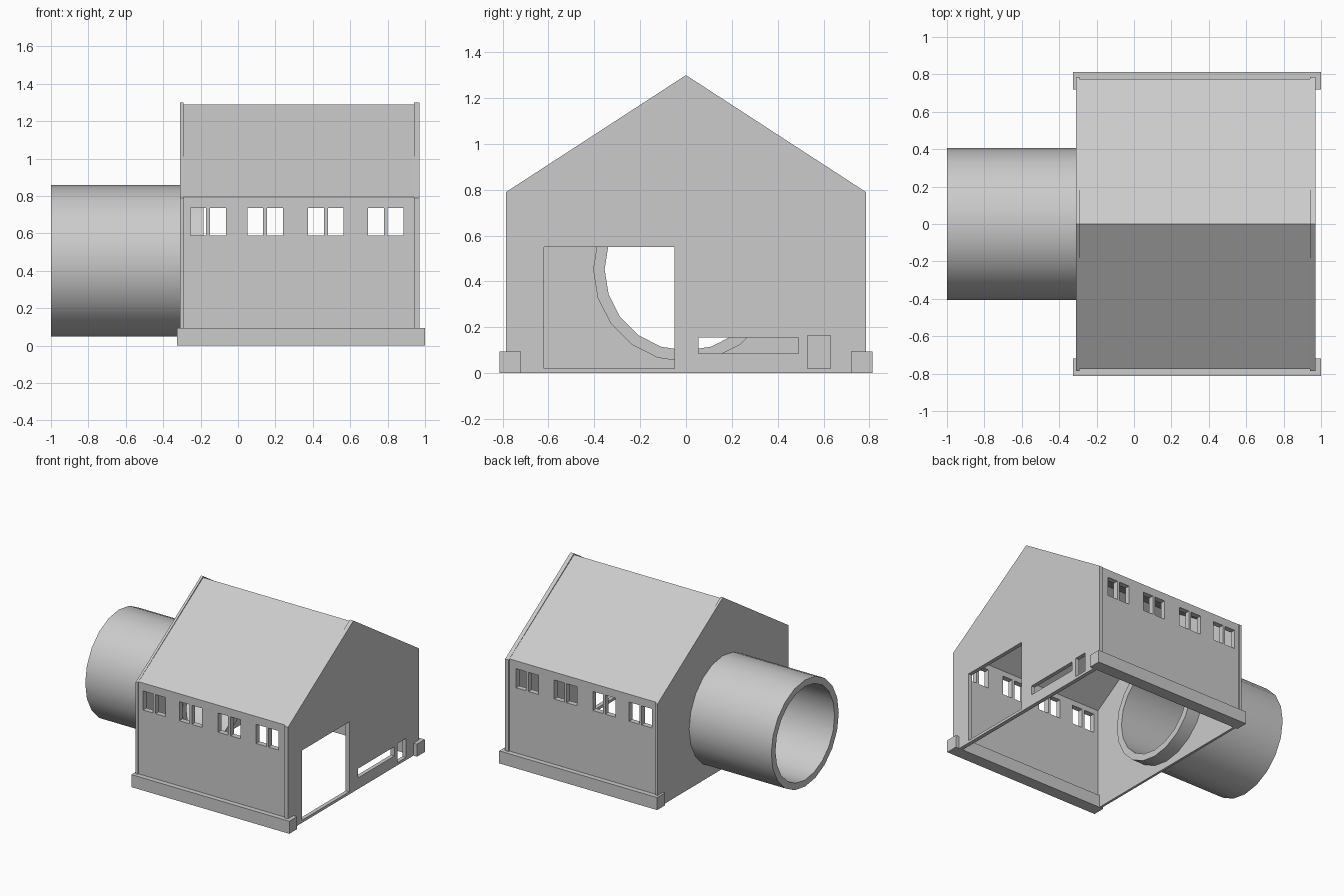
import bpy, bmesh, math
from mathutils import Vector

if "Cube" in bpy.data.objects:
    bpy.data.objects.remove(bpy.data.objects["Cube"])

TUBE_Z = 0.453


def add_mesh(name, bm):
    bmesh.ops.recalc_face_normals(bm, faces=bm.faces[:])
    me = bpy.data.meshes.new(name)
    bm.to_mesh(me)
    bm.free()
    ob = bpy.data.objects.new(name, me)
    bpy.context.collection.objects.link(ob)
    return ob


def add_prism(bm, profile, x0, x1):
    """Extrude a (y, z) outline along x."""
    face = bm.faces.new([bm.verts.new((x0, y, z)) for y, z in profile])
    ext = bmesh.ops.extrude_face_region(bm, geom=[face])["geom"]
    moved = [v for v in ext if isinstance(v, bmesh.types.BMVert)]
    bmesh.ops.translate(bm, verts=moved, vec=Vector((x1 - x0, 0, 0)))


def prism(name, profile, x0, x1):
    bm = bmesh.new()
    add_prism(bm, profile, x0, x1)
    return add_mesh(name, bm)


def rect(y0, y1, z0, z1):
    return [(y0, z0), (y1, z0), (y1, z1), (y0, z1)]


def circle(r, n=20):
    return [(r * math.cos(2 * math.pi * i / n),
             TUBE_Z + r * math.sin(2 * math.pi * i / n)) for i in range(n)]


def cut(ob, boxes):
    """Subtract a set of (profile, x0, x1) prisms from an object."""
    bm = bmesh.new()
    for profile, x0, x1 in boxes:
        add_prism(bm, profile, x0, x1)
    cutter = add_mesh("cutter", bm)
    cutter.hide_render = True
    mod = ob.modifiers.new("openings", 'BOOLEAN')
    mod.operation = 'DIFFERENCE'
    mod.solver = 'EXACT'
    mod.object = cutter
    bpy.context.view_layer.objects.active = ob
    bpy.ops.object.modifier_apply(modifier=mod.name)
    bpy.data.objects.remove(cutter)


# Side walls and roof as one bent shell, open underneath
half = [(0.775, 0.0), (0.775, 0.795), (0.0, 1.29)]
inner = [(0.735, 0.0), (0.735, 0.775), (0.0, 1.245)]
outline = (half + [(-y, z) for y, z in half[1::-1]]
           + [(-y, z) for y, z in inner[:2]] + inner[::-1])
shell = prism("walls_and_roof", outline, -0.30, 0.95)

# Paired windows through both side walls
windows = []
for x in (-0.255, 0.05, 0.375, 0.695):
    for dx in (0.0, 0.105):
        windows.append((rect(-0.9, 0.9, 0.59, 0.735), x + dx, x + dx + 0.085))
cut(shell, windows)

# Gable ends standing slightly proud of the roof
gable = [(-0.785, 0), (0.785, 0), (0.785, 0.79), (0, 1.30), (-0.785, 0.79)]
front_gable = prism("door_gable", gable, 0.94, 0.97)
cut(front_gable, [
    (rect(-0.62, -0.05, 0.02, 0.55), 0.9, 1.1),
    (rect(0.055, 0.49, 0.085, 0.155), 0.9, 1.1),
    (rect(0.53, 0.63, 0.02, 0.165), 0.9, 1.1),
])
tube_gable = prism("tube_gable", gable, -0.31, -0.292)
cut(tube_gable, [(circle(0.38), -0.5, -0.1)])

# Plinths along both long sides
for name, s in (("front_plinth", -1), ("back_plinth", 1)):
    prism(name, rect(s * 0.72, s * 0.813, 0, 0.095), -0.327, 1.0)

# Hollow tube running through the rear gable
bm = bmesh.new()
rings = []
for x, r in ((-1.0, 0.405), (-0.185, 0.405), (-0.185, 0.355), (-1.0, 0.355)):
    rings.append([bm.verts.new((x, y, z)) for y, z in circle(r)])
for k in range(4):
    a, b = rings[k], rings[(k + 1) % 4]
    for i in range(20):
        j = (i + 1) % 20
        bm.faces.new((a[i], a[j], b[j], b[i]))
tube = add_mesh("tube", bm)
bpy.ops.object.select_all(action='DESELECT')
tube.select_set(True)
bpy.context.view_layer.objects.active = tube
bpy.ops.object.shade_smooth_by_angle(angle=math.radians(40))
